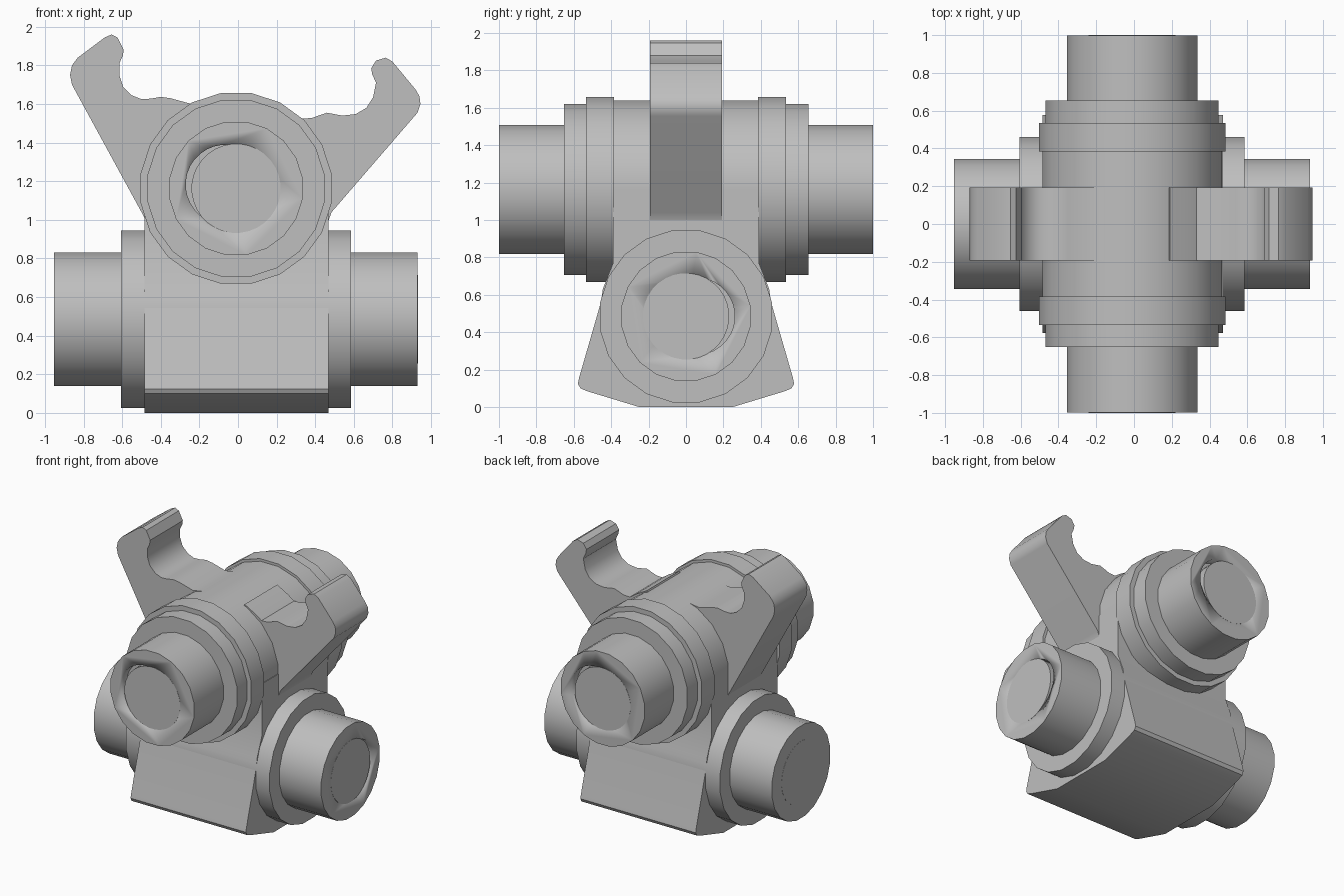
import bpy, bmesh, math
from mathutils import Matrix, Vector

if "Cube" in bpy.data.objects:
    bpy.data.objects.remove(bpy.data.objects["Cube"], do_unlink=True)

grey = bpy.data.materials.new("plain grey")
grey.use_nodes = True
colour = (0.52, 0.52, 0.52, 1)
grey.diffuse_color = colour
grey.node_tree.nodes["Principled BSDF"].inputs["Base Color"].default_value = colour

CX = -0.01          # middle of the main shaft in x
SHAFT_Z = 1.163     # height of the front-to-back shaft
CROSS_Z = 0.485     # height of the side-to-side shaft


def finish(name, bm):
    bmesh.ops.recalc_face_normals(bm, faces=bm.faces)
    mesh = bpy.data.meshes.new(name)
    bm.to_mesh(mesh)
    bm.free()
    mesh.materials.append(grey)
    ob = bpy.data.objects.new(name, mesh)
    bpy.context.collection.objects.link(ob)
    bpy.ops.object.select_all(action="DESELECT")
    bpy.context.view_layer.objects.active = ob
    ob.select_set(True)
    bpy.ops.object.shade_smooth_by_angle(angle=math.radians(30))
    return ob


def cylinder(name, axis, centre, radius, start, end, sides=20):
    """Cylinder along x or y with a flat side on top; radius reaches the flats."""
    bm = bmesh.new()
    bmesh.ops.create_cone(bm, cap_ends=True, segments=sides, depth=end - start,
                          radius1=radius / math.cos(math.pi / sides),
                          radius2=radius / math.cos(math.pi / sides))
    turn = Matrix.Rotation(math.pi / sides, 4, "Z")
    tilt = Matrix.Rotation(math.pi / 2, 4, "Y" if axis == "x" else "X")
    place = Vector(centre)
    place["xy".index(axis)] = (start + end) / 2
    bm.transform(Matrix.Translation(place) @ tilt @ turn)
    return finish(name, bm)


def extrude(name, points, axis, start, end):
    """Outline in (x, z) or (y, z) pushed along the other horizontal axis."""
    bm = bmesh.new()
    if axis == "x":
        verts = [bm.verts.new((start, a, z)) for a, z in points]
        step = (end - start, 0, 0)
    else:
        verts = [bm.verts.new((a, start, z)) for a, z in points]
        step = (0, end - start, 0)
    face = bm.faces.new(verts)
    out = bmesh.ops.extrude_face_region(bm, geom=[face], use_keep_orig=True)
    moved = [v for v in out["geom"] if isinstance(v, bmesh.types.BMVert)]
    bmesh.ops.translate(bm, verts=moved, vec=step)
    return finish(name, bm)


def cut(ob, cutter):
    mod = ob.modifiers.new("recess", "BOOLEAN")
    mod.operation = "DIFFERENCE"
    mod.solver = "EXACT"
    mod.object = cutter
    cutter.hide_render = True
    cutter.hide_viewport = True
    cutter.display_type = "WIRE"


# Housing block with a flared, rounded foot
half = [(0.25, 0), (0.53, 0.085), (0.565, 0.1), (0.578, 0.125), (0.572, 0.155),
        (0.455, 0.56), (0.445, 0.63), (0.39, 0.77), (0.39, SHAFT_Z)]
extrude("housing", half + [(-y, z) for y, z in reversed(half)], "x", -0.485, 0.47)

# Front-to-back shaft: barrel, flanges, rings, tube
shaft = (CX, 0, SHAFT_Z)
cylinder("barrel", "y", shaft, 0.475, -0.39, 0.39)
cylinder("shaft_flange", "y", shaft, 0.458, -0.652, 0.655)
shaft_tube = cylinder("shaft_tube", "y", shaft, 0.345, -0.999, 0.999)
for side, a, b in (("front", -0.535, -0.385), ("back", 0.385, 0.535)):
    cylinder(side + "_ring", "y", shaft, 0.494, a, b)

# Side-to-side shaft
cross = (0, 0, CROSS_Z)
cylinder("cross_flange", "x", cross, 0.46, -0.605, 0.585)
cross_tube = cylinder("cross_tube", "x", cross, 0.345, -0.953, 0.931)

# Flush end plugs beside shallow off-centre recesses
for side, s in (("front", -1), ("back", 1)):
    a, b = sorted((s * 0.93, s * 1.1))
    cut(shaft_tube, cylinder(side + "_cutter", "y", (CX + s * 0.055, 0, SHAFT_Z + 0.02),
                             0.205, a, b, 32))
    a, b = sorted((s * 0.9, s))
    cylinder(side + "_plug", "y", shaft, 0.23, a, b, 32)
cut(cross_tube, cylinder("left_cutter", "x", (0, 0.055, CROSS_Z), 0.205, 0.86, 1.1, 32))
cylinder("left_plug", "x", cross, 0.23, 0.8, 0.932, 32)
cylinder("right_plug", "x", cross, 0.23, -0.954, -0.8, 32)

# Hooked arms, rooted inside the barrel
tall = [(CX, SHAFT_Z), (-0.48, 1.0), (-0.5, 1.04), (-0.86, 1.7), (-0.87, 1.75),
        (-0.86, 1.8), (-0.83, 1.84), (-0.69, 1.945), (-0.655, 1.96), (-0.625, 1.945),
        (-0.592, 1.88), (-0.597, 1.85), (-0.615, 1.81), (-0.615, 1.75), (-0.595, 1.69),
        (-0.55, 1.645), (-0.5, 1.625), (-0.45, 1.628), (-0.4, 1.637), (-0.35, 1.63),
        (-0.24, 1.6), (-0.15, 1.615)]
short = [(CX, SHAFT_Z), (0.47, 1.0), (0.485, 1.04), (0.93, 1.555), (0.945, 1.6),
         (0.94, 1.64), (0.92, 1.675), (0.8, 1.82), (0.765, 1.84), (0.715, 1.825),
         (0.69, 1.785), (0.695, 1.755), (0.715, 1.71), (0.7, 1.635), (0.665, 1.58),
         (0.61, 1.548), (0.54, 1.54), (0.46, 1.555), (0.38, 1.527), (0.33, 1.525),
         (0.28, 1.56), (0.19, 1.61)]
extrude("right_arm", tall, "y", -0.193, 0.193)
extrude("left_arm", short, "y", -0.193, 0.193)
